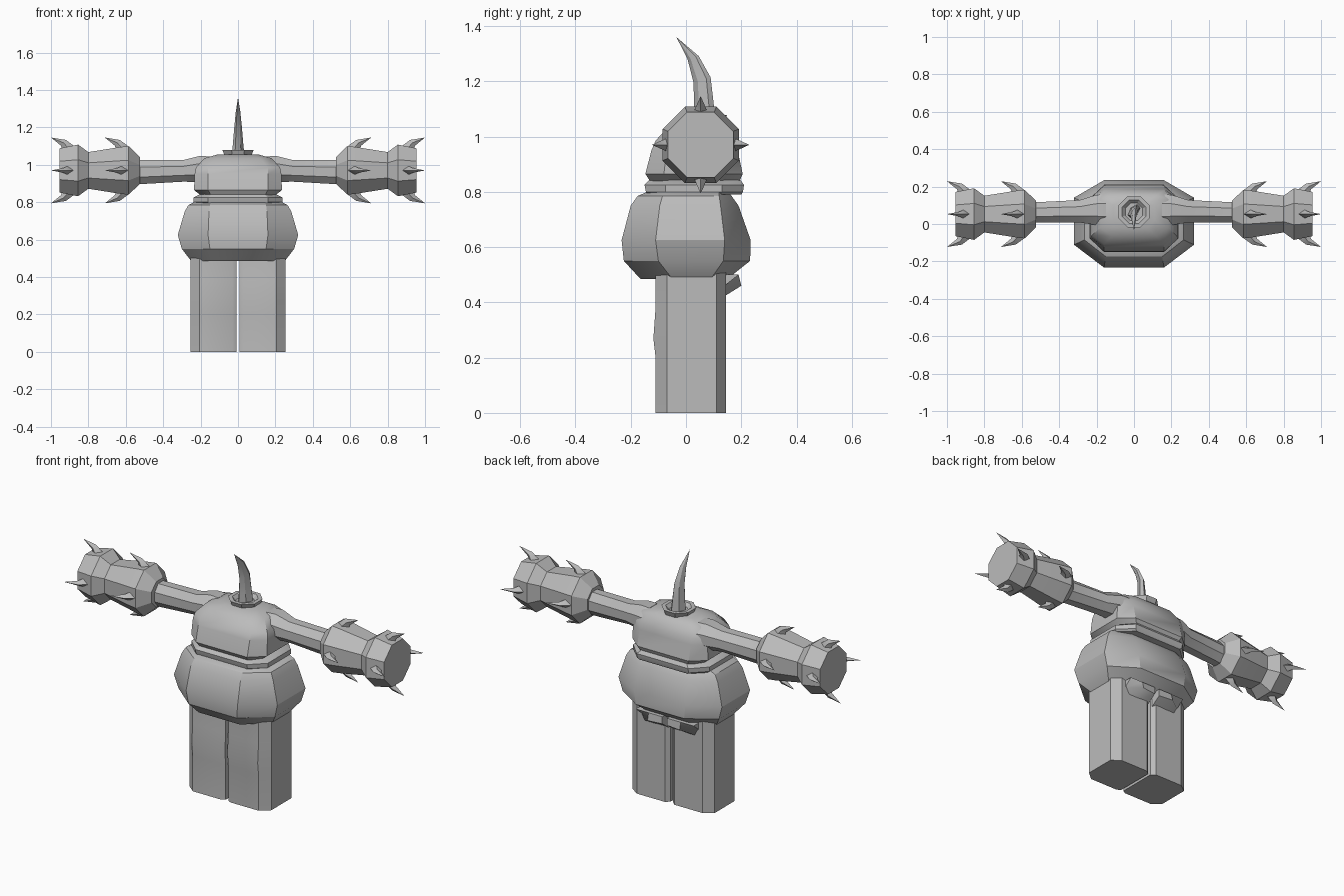
import bpy, bmesh, math
from math import cos, sin, pi

grey = bpy.data.materials.new("plain grey")
grey.diffuse_color = (0.5, 0.5, 0.5, 1)


def loft(name, rings, angle=30):
    """Skin a stack of equal-sized point rings and cap both ends."""
    bm = bmesh.new()
    loops = [[bm.verts.new(p) for p in r] for r in rings]
    n = len(loops[0])
    for a, b in zip(loops, loops[1:]):
        for i in range(n):
            j = (i + 1) % n
            bm.faces.new((a[i], a[j], b[j], b[i]))
    bm.faces.new(loops[0])
    bm.faces.new(loops[-1])
    bmesh.ops.remove_doubles(bm, verts=bm.verts, dist=0.0005)
    bmesh.ops.recalc_face_normals(bm, faces=bm.faces)
    me = bpy.data.meshes.new(name)
    bm.to_mesh(me)
    bm.free()
    ob = bpy.data.objects.new(name, me)
    bpy.context.collection.objects.link(ob)
    me.materials.append(grey)
    bpy.ops.object.select_all(action='DESELECT')
    ob.select_set(True)
    bpy.context.view_layer.objects.active = ob
    bpy.ops.object.shade_smooth_by_angle(angle=math.radians(angle))
    return ob


def oct_ring(z, w, wi, yf, yb, sf, sb):
    """Octagon: half width, front half width, front/back y, side front/back y."""
    return [(-wi, yf, z), (wi, yf, z), (w, sf, z), (w, sb, z),
            (wi, yb, z), (-wi, yb, z), (-w, sb, z), (-w, sf, z)]


def circle_x(s, x, r, y, z, ry=None):
    """Flat-topped octagon around the x axis; r is half the height."""
    k = 1 / cos(pi / 8)
    ry = ry or r
    return [(s * x, y + ry * k * cos(pi / 8 + i * pi / 4),
             z + r * k * sin(pi / 8 + i * pi / 4)) for i in range(8)]


# Round belly
loft("belly", [oct_ring(*r) for r in (
    (0.485, 0.25, 0.13, -0.165, 0.15, -0.05, 0.09),
    (0.55, 0.30, 0.15, -0.225, 0.232, -0.10, 0.135),
    (0.625, 0.322, 0.16, -0.233, 0.234, -0.11, 0.14),
    (0.75, 0.285, 0.155, -0.20, 0.19, -0.095, 0.125),
    (0.785, 0.265, 0.15, -0.175, 0.165, -0.085, 0.12),
    (0.80, 0.235, 0.14, -0.14, 0.15, -0.08, 0.12))])

# Belt and chest
loft("belt", [oct_ring(*r) for r in (
    (0.79, 0.225, 0.15, -0.14, 0.20, -0.07, 0.13),
    (0.80, 0.238, 0.16, -0.145, 0.206, -0.075, 0.13),
    (0.825, 0.238, 0.16, -0.15, 0.21, -0.075, 0.13),
    (0.845, 0.20, 0.14, -0.13, 0.195, -0.06, 0.12))])
loft("chest", [oct_ring(*r) for r in (
    (0.83, 0.19, 0.14, -0.125, 0.19, -0.06, 0.12),
    (0.865, 0.235, 0.16, -0.147, 0.205, -0.08, 0.14),
    (0.95, 0.232, 0.16, -0.125, 0.187, -0.07, 0.14),
    (0.985, 0.225, 0.16, -0.11, 0.18, -0.06, 0.14),
    (1.035, 0.18, 0.12, -0.065, 0.155, -0.02, 0.13),
    (1.055, 0.11, 0.07, -0.02, 0.12, 0.02, 0.10))], 35)

# Neck collar and horn
loft("neck_collar", [[(r * cos(pi / 8 + i * pi / 4), 0.065 + r * sin(pi / 8 + i * pi / 4), z)
                      for i in range(8)]
                     for r, z in ((0.06, 1.04), (0.078, 1.05), (0.09, 1.078),
                                  (0.068, 1.078), (0.05, 1.06))], 20)
loft("horn", [[(w * cos(i * pi / 3), (f + b) / 2 + (b - f) / 2 * sin(i * pi / 3 + pi / 6),
                z + (b - f) * 0.15 * sin(i * pi / 3 + pi / 6)) for i in range(6)]
              for z, w, f, b in ((1.05, 0.034, 0.03, 0.105), (1.11, 0.028, 0.03, 0.10),
                                 (1.205, 0.02, 0.027, 0.089), (1.285, 0.012, 0.006, 0.046),
                                 (1.36, 0.0001, -0.035, -0.0348))])

for s, side in ((1, "right"), (-1, "left")):
    # Leg with a slight knee bulge
    legs = []
    for z, f in ((0, -0.11), (0.2, -0.11), (0.27, -0.118), (0.38, -0.11), (0.52, -0.11)):
        legs.append([(s * x, y, z) for x, y in (
            (0.008, f + 0.012), (0.03, f), (0.205, f), (0.255, -0.068),
            (0.255, 0.11), (0.205, 0.145), (0.03, 0.145), (0.008, 0.125))])
    loft(side + "_leg", legs)
    # Wedge under the belly at the back of the leg
    loft(side + "_seat_fold", [[(s * x, 0.12, 0.50), (s * x, 0.19, 0.50),
                                (s * x, 0.12 + d, 0.46), (s * x, 0.12, 0.41)]
                               for x, d in ((0.015, 0.07), (0.10, 0.08), (0.18, 0.02))])
    # Arm
    loft(side + "_arm", [circle_x(s, *r) for r in (
        (0.15, 0.07, 0.075, 0.975, 0.085), (0.205, 0.07, 0.075, 0.977, 0.08),
        (0.29, 0.058, 0.068, 0.968, 0.06), (0.55, 0.065, 0.062, 0.96, 0.053))])
    # Flared cuff
    cy, cz = 0.053, 0.97
    loft(side + "_cuff", [circle_x(s, x, r, cy, cz) for x, r in (
        (0.525, 0.072), (0.585, 0.13), (0.63, 0.125), (0.80, 0.098),
        (0.855, 0.138), (0.955, 0.118))], 20)
    # Curved spikes: two rows of four on each cuff
    for row, off in (("inner", 0), ("outer", 0.288)):
        for k in range(4):
            c, n = cos(k * pi / 2), sin(k * pi / 2)
            rings = []
            for x0, r0, x1, r1, t in ((0.575, 0.10, 0.65, 0.085, 0.026),
                                      (0.585, 0.128, 0.652, 0.11, 0.025),
                                      (0.632, 0.163, 0.658, 0.132, 0.013),
                                      (0.712, 0.176, 0.712, 0.1759, 0.0001)):
                xm, rm = (x0 + x1) / 2, (r0 + r1) / 2
                rings.append([(s * (x + off), cy + r * c - q * n, cz + r * n + q * c)
                              for x, r, q in ((x0, r0, 0), (xm, rm, t),
                                              (x1, r1, 0), (xm, rm, -t))])
            loft(f"{side}_{row}_spike_{k + 1}", rings)
